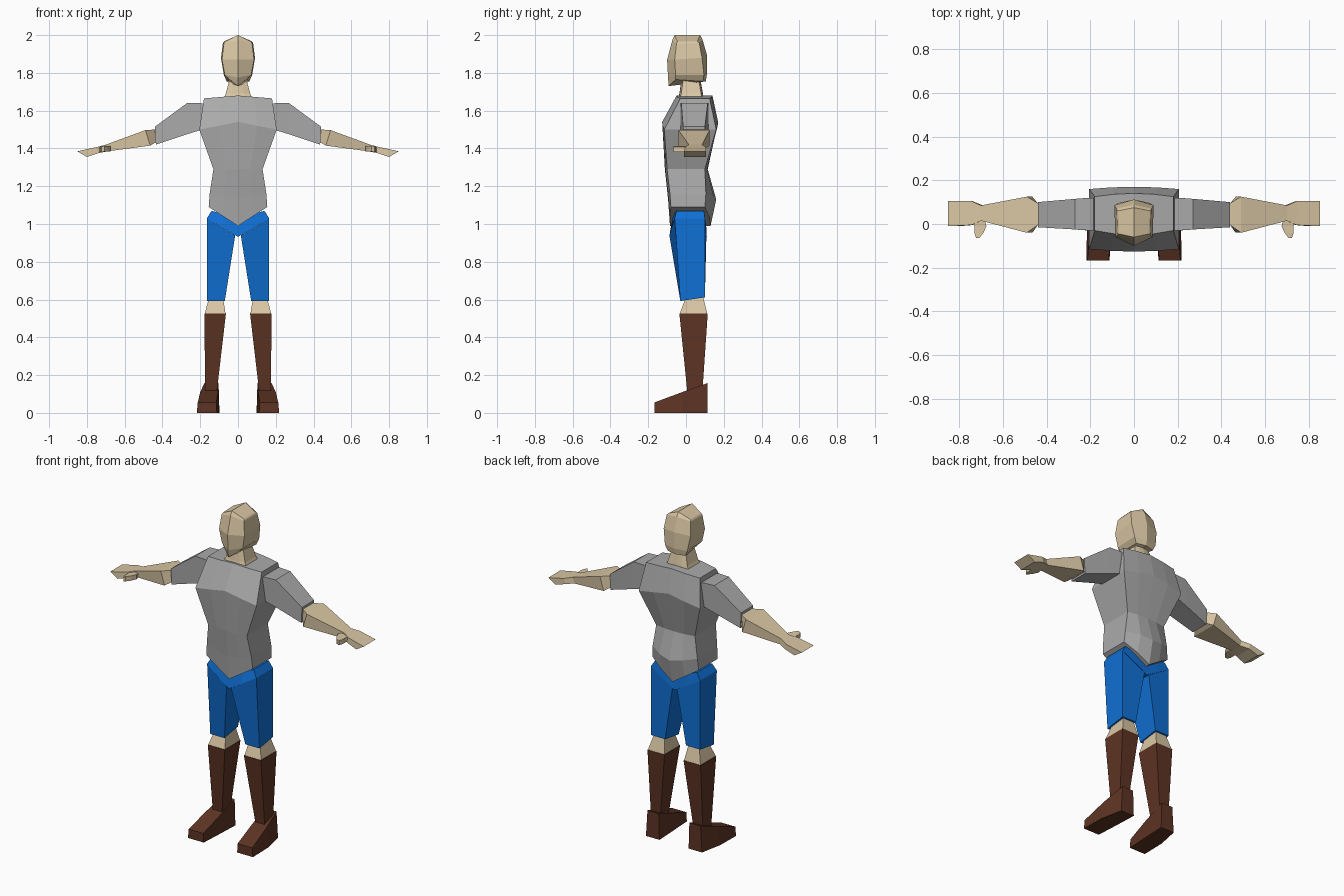
import bpy
import bmesh

cube = bpy.data.objects.get("Cube")
if cube:
    bpy.data.objects.remove(cube, do_unlink=True)


def material(name, r, g, b):
    m = bpy.data.materials.new(name)
    m.use_nodes = True
    m.diffuse_color = (r, g, b, 1)
    bsdf = next(n for n in m.node_tree.nodes if n.type == "BSDF_PRINCIPLED")
    bsdf.inputs["Base Color"].default_value = (r, g, b, 1)
    bsdf.inputs["Roughness"].default_value = 0.8
    return m


skin = material("skin", 0.70, 0.57, 0.37)
grey = material("grey cloth", 0.40, 0.40, 0.40)
blue = material("blue cloth", 0.005, 0.16, 0.66)
brown = material("brown leather", 0.11, 0.034, 0.017)


def loft(name, rings, mat, closed=True):
    """Skin the +x half through its rings, cap both ends, mirror to -x."""
    bm = bmesh.new()
    vs = [[bm.verts.new(p) for p in ring] for ring in rings]
    n = len(vs[0])
    for a, b in zip(vs, vs[1:]):
        for i in range(n if closed else n - 1):
            j = (i + 1) % n
            bm.faces.new((a[i], a[j], b[j], b[i]))
    for end in (vs[0], vs[-1]):
        for i in range(n // 2 - 1):
            bm.faces.new((end[i], end[i + 1], end[n - 2 - i], end[n - 1 - i]))
    bmesh.ops.recalc_face_normals(bm, faces=bm.faces)
    mesh = bpy.data.meshes.new(name)
    bm.to_mesh(mesh)
    bm.free()
    mesh.materials.append(mat)
    ob = bpy.data.objects.new(name, mesh)
    bpy.context.collection.objects.link(ob)
    mirror = ob.modifiers.new("mirror", "MIRROR")
    mirror.use_clip = True
    return ob


def body_ring(zc, zs, w, front_c, front_s, back_s, back_c):
    """Half ring, front centre round to back centre."""
    def row(yc, ys):
        return [(w * t, yc + (ys - yc) * t * t, zc + (zs - zc) * t) for t in (0, 0.5, 1)]
    return row(front_c, front_s) + row(back_c, back_s)[::-1]


def leg_ring(z, x0, x1, y0, y1, slope=0.0):
    """Level rectangle; slope raises the back edge."""
    return [(x0, y0, z), (x1, y0, z), (x1, y1, z + slope), (x0, y1, z + slope)]


def arm_ring(top, bottom, y0, y1):
    """Upright rectangle across the arm, given (x, z) of its two edges."""
    (xt, zt), (xb, zb) = top, bottom
    return [(xt, y0, zt), (xt, y1, zt), (xb, y1, zb), (xb, y0, zb)]


# Shirt body and sleeves
loft("shirt", [
    body_ring(0.99, 1.09, 0.155, -0.085, -0.08, 0.10, 0.13),
    body_ring(1.13, 1.16, 0.15, -0.095, -0.085, 0.105, 0.16),
    body_ring(1.29, 1.29, 0.13, -0.112, -0.10, 0.10, 0.115),
    body_ring(1.54, 1.50, 0.205, -0.126, -0.115, 0.16, 0.17),
    body_ring(1.68, 1.665, 0.18, -0.05, -0.03, 0.125, 0.14),
], grey, closed=False)
loft("sleeves", [
    arm_ring((0.16, 1.63), (0.18, 1.50), -0.03, 0.12),
    arm_ring((0.20, 1.64), (0.205, 1.495), -0.03, 0.12),
    arm_ring((0.27, 1.64), (0.27, 1.475), -0.025, 0.115),
    arm_ring((0.44, 1.515), (0.435, 1.42), -0.015, 0.10),
], grey)

# Forearms, hands and thumbs
loft("forearms", [
    arm_ring((0.42, 1.50), (0.42, 1.435), 0.0, 0.09),
    arm_ring((0.44, 1.50), (0.44, 1.43), -0.005, 0.095),
    arm_ring((0.49, 1.497), (0.465, 1.415), -0.04, 0.125),
    arm_ring((0.70, 1.42), (0.69, 1.385), 0.015, 0.085),
], skin)
loft("hands", [
    arm_ring((0.70, 1.42), (0.69, 1.385), 0.015, 0.085),
    arm_ring((0.745, 1.408), (0.74, 1.375), -0.005, 0.105),
    arm_ring((0.85, 1.385), (0.80, 1.355), -0.01, 0.105),
], skin)


def thumb_ring(x0, x1, y):
    return [(x0, y, 1.385), (x1, y, 1.38), (x1, y, 1.408), (x0, y, 1.414)]


loft("thumbs", [thumb_ring(0.685, 0.75, 0.03),
                thumb_ring(0.675, 0.73, -0.01),
                thumb_ring(0.69, 0.73, -0.042),
                thumb_ring(0.708, 0.722, -0.065)], skin)

# Neck and head
loft("neck", [
    body_ring(1.65, 1.655, 0.08, -0.045, -0.035, 0.085, 0.095),
    body_ring(1.69, 1.69, 0.065, -0.035, -0.025, 0.08, 0.09),
    body_ring(1.80, 1.80, 0.035, -0.02, -0.01, 0.06, 0.07),
], skin, closed=False)


def head_ring(front, side_front, side_back, back):
    """Half ring of four (x, y, z) corners."""
    return [(0, *front), side_front, side_back, (0, *back)]


loft("head", [
    head_ring((-0.092, 1.73), (0.045, -0.055, 1.765), (0.06, 0.09, 1.755), (0.105, 1.755)),
    head_ring((-0.095, 1.775), (0.07, -0.055, 1.79), (0.075, 0.095, 1.79), (0.11, 1.79)),
    head_ring((-0.10, 1.87), (0.085, -0.06, 1.87), (0.09, 0.085, 1.88), (0.112, 1.89)),
    head_ring((-0.072, 1.975), (0.075, -0.05, 1.955), (0.08, 0.07, 1.96), (0.088, 1.975)),
    head_ring((-0.06, 2.0), (0.07, -0.045, 1.965), (0.073, 0.06, 1.967), (0.075, 2.0)),
], skin, closed=False)

# Shorts: pelvis with a V-shaped lower edge, then the legs
loft("shorts_pelvis", [
    body_ring(0.932, 1.03, 0.165, -0.088, -0.06, 0.10, 0.11),
    body_ring(1.03, 1.07, 0.14, -0.07, -0.05, 0.095, 0.10),
], blue, closed=False)
loft("shorts_legs", [
    leg_ring(0.592, 0.07, 0.165, -0.03, 0.10, 0.02),
    [(0.015, -0.088, 0.94), (0.165, -0.06, 1.03),
     (0.165, 0.10, 1.03), (0.015, 0.108, 0.94)],
], blue)

# Knees, boot shafts and shoes
loft("knees", [leg_ring(0.525, 0.066, 0.176, -0.033, 0.113),
               leg_ring(0.615, 0.08, 0.152, 0.0, 0.09)], skin)
loft("boot_shafts", [leg_ring(0.08, 0.112, 0.172, 0.01, 0.085),
                     leg_ring(0.13, 0.11, 0.174, 0.005, 0.088),
                     leg_ring(0.525, 0.064, 0.178, -0.035, 0.115)], brown)


def shoe_ring(y, inner, outer, top_inner, top_outer, top):
    return [(inner, y, 0), (outer, y, 0), (top_outer, y, top), (top_inner, y, top)]


loft("shoes", [shoe_ring(-0.168, 0.112, 0.218, 0.115, 0.213, 0.055),
               shoe_ring(-0.02, 0.104, 0.215, 0.106, 0.20, 0.11),
               shoe_ring(0.115, 0.098, 0.188, 0.103, 0.178, 0.158)], brown)
